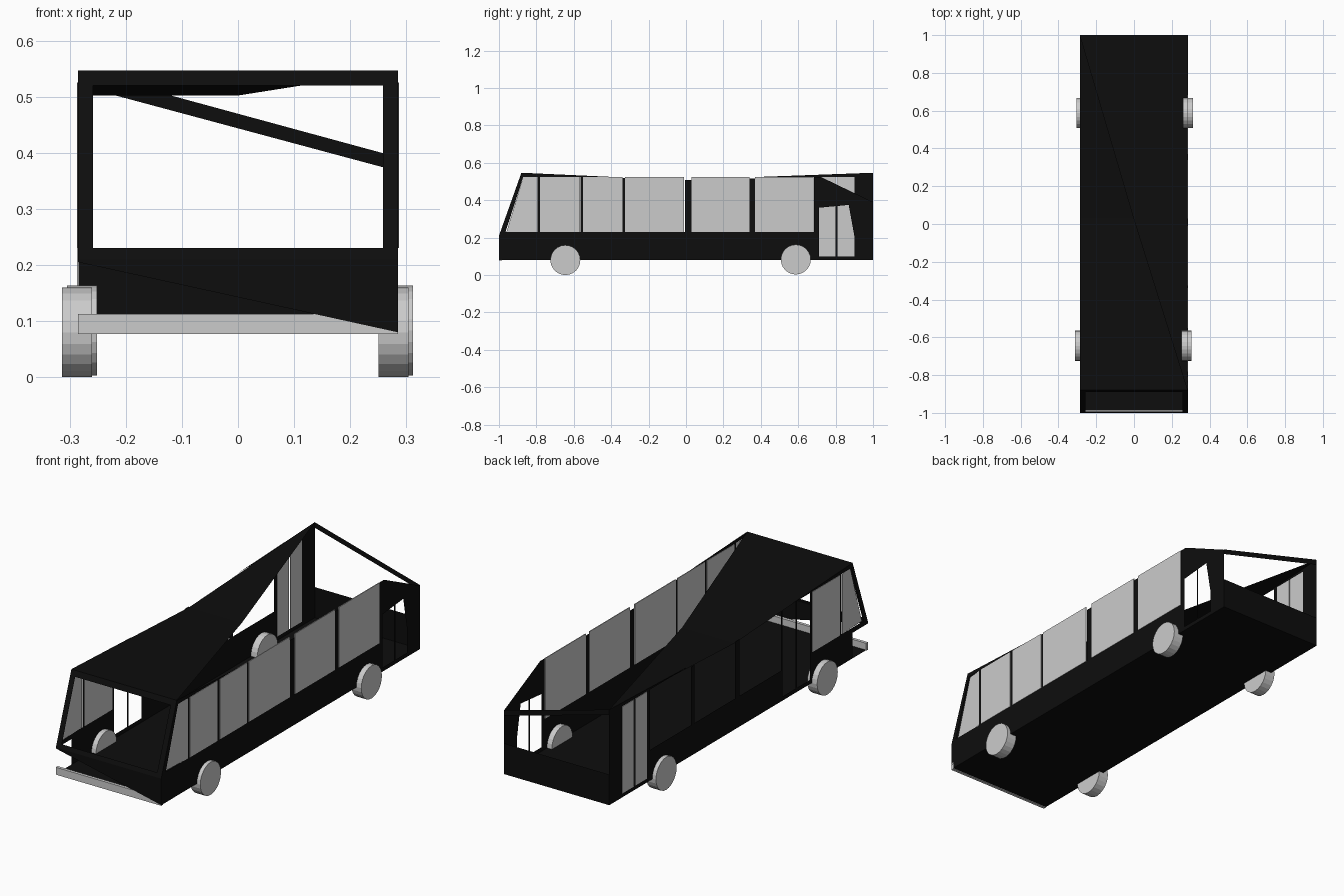
import bpy
from math import pi

if "Cube" in bpy.data.objects:
    bpy.data.objects.remove(bpy.data.objects["Cube"])

W = 0.285  # half width

black = bpy.data.materials.new("black_body")
black.diffuse_color = (0.004, 0.004, 0.004, 1)
black.use_nodes = True
black.node_tree.nodes["Principled BSDF"].inputs["Base Color"].default_value = black.diffuse_color


def mesh(name, polys, mat=black):
    """One object made of flat polygons given as 3D point lists."""
    verts, faces = [], []
    for p in polys:
        faces.append(list(range(len(verts), len(verts) + len(p))))
        verts += p
    me = bpy.data.meshes.new(name)
    me.from_pydata(verts, [], faces)
    ob = bpy.data.objects.new(name, me)
    bpy.context.collection.objects.link(ob)
    if mat:
        me.materials.append(mat)
    return ob


def rect(y0, y1, z0, z1):
    return [(y0, z0), (y1, z0), (y1, z1), (y0, z1)]


def side(name, x, polys):
    return mesh(name, [[(x, y, z) for y, z in p] for p in polys])


def box(name, x0, x1, y0, y1, z0, z1, mat=None):
    bpy.ops.mesh.primitive_cube_add(size=1, location=((x0 + x1) / 2, (y0 + y1) / 2, (z0 + z1) / 2))
    ob = bpy.context.object
    ob.name = name
    ob.scale = (x1 - x0, y1 - y0, z1 - z0)
    if mat:
        ob.data.materials.append(mat)
    return ob


def pane(name, s, y0, y1, z0=0.23, z1=0.525):
    x = sorted((s * (W - 0.002), s * (W + 0.002)))
    return box(name, x[0], x[1], y0, y1, z0, z1)


# pieces shared by both side walls: front pillar, posts and roof rail
pillar = [(-1, 0.21), (-0.965, 0.23), (-0.87, 0.525), (-0.88, 0.547)]
front_rail = [(-0.88, 0.547), (-0.87, 0.525), (-0.4, 0.525)]
posts = [rect(a, b, 0.23, t) for a, b, t in [
    (-0.795, -0.78, 0.525), (-0.565, -0.55, 0.525), (-0.34, -0.325, 0.52),
    (-0.005, 0.03, 0.507), (0.34, 0.37, 0.515), (0.685, 0.71, 0.525)]]

# right wall, its rear top corner sunk, with an open rear door
side("right_wall", W, [pillar, front_rail, *posts,
    [(-1, 0.08), (0.71, 0.08), (0.71, 0.23), (-0.965, 0.23), (-1, 0.21)],
    rect(0.71, 1, 0.08, 0.10),
    [(0.9, 0.10), (1, 0.10), (1, 0.39), (0.87, 0.375), (0.9, 0.21)],
    [(0.71, 0.36), (0.87, 0.375), (1, 0.39), (0.72, 0.525), (0.71, 0.525)],
    rect(0.80, 0.81, 0.10, 0.37)])

# left wall, open front doorway and notch at the front lower corner
side("left_wall", -W, [pillar, front_rail, *posts,
    [(-1, 0.205), (-0.88, 0.205), (-0.88, 0.23), (-0.965, 0.23), (-1, 0.21)],
    rect(-0.88, -0.55, 0.08, 0.23), rect(-0.55, -0.34, 0.08, 0.10),
    rect(-0.34, 0.71, 0.08, 0.23), rect(0.71, 0.9, 0.08, 0.10),
    rect(-0.45, -0.44, 0.10, 0.523), rect(0.9, 1, 0.08, 0.525),
    [(0.4, 0.525), (1, 0.525), (1, 0.547)]])

# floor
mesh("floor", [[(-W, -1, 0.08), (W, -1, 0.08), (W, 1, 0.08), (-W, 1, 0.08)]])

# half roof, bent down at the middle
FL, FR, BL = (-W, -0.88, 0.547), (W, -0.88, 0.547), (-W, 1, 0.547)
ML, MC = (-W, 0.03, 0.502), (0, 0.03, 0.502)
mesh("roof", [[FL, FR, MC, ML], [ML, MC, BL]])


def fr(x, z):  # point on the sloping windscreen plane
    return (x, -1 + 0.12 * (z - 0.21) / 0.337, z)


# windscreen frame
mesh("windscreen_frame", [
    [fr(-W, 0.52), fr(W, 0.52), fr(W, 0.547), fr(-W, 0.547)],
    [fr(-W, 0.21), fr(W, 0.21), fr(W, 0.23), fr(-W, 0.23)],
    *[[fr(s * W, 0.23), fr(s * 0.258, 0.23), fr(s * 0.258, 0.52), fr(s * W, 0.52)] for s in (1, -1)]])

# front panel is a triangle under the sill
mesh("front_panel", [[(-W, -1, 0.205), (W, -1, 0.08), (W, -1, 0.21), (-W, -1, 0.21)]])
box("front_bumper", -W, W, -1, -0.985, 0.077, 0.113)

# rear panel and slanting top bar
mesh("rear_panel", [[(-W, 1, 0.08), (W, 1, 0.08), (W, 1, 0.23), (-W, 1, 0.23)]])
mesh("rear_top_bar", [[(-W, 1, 0.52), (W, 1, 0.367), (W, 1, 0.392), (-W, 1, 0.547)]])

# side window panes and door leaves
for i, (a, b) in enumerate([(-0.78, -0.567), (-0.55, -0.34), (-0.325, -0.01), (0.03, 0.34), (0.37, 0.683)]):
    pane(f"right_window_{i}", 1, a, b)
pane("left_window", -1, -0.78, -0.567)
pane("left_door_front_leaf", -1, 0.71, 0.80, 0.10)
pane("left_door_rear_leaf", -1, 0.81, 0.90, 0.10)

# front quarter windows, turned slightly inward
for s, n in ((1, "right"), (-1, "left")):
    o, i = s * (W + 0.001), s * (W - 0.006)
    q = mesh(n + "_quarter_window", [[(i, -0.96, 0.23), (o, -0.795, 0.23), (o, -0.795, 0.525), (i, -0.87, 0.525)]], None)

# wheels
for n, x, y, z in [("front_left", -0.287, -0.645, 0.08), ("front_right", 0.277, -0.645, 0.08),
                   ("rear_left", -0.278, 0.587, 0.083), ("rear_right", 0.285, 0.587, 0.083)]:
    bpy.ops.mesh.primitive_cylinder_add(vertices=24, radius=0.08, depth=0.053,
                                        location=(x, y, z), rotation=(0, pi / 2, 0))
    bpy.context.object.name = n + "_wheel"
